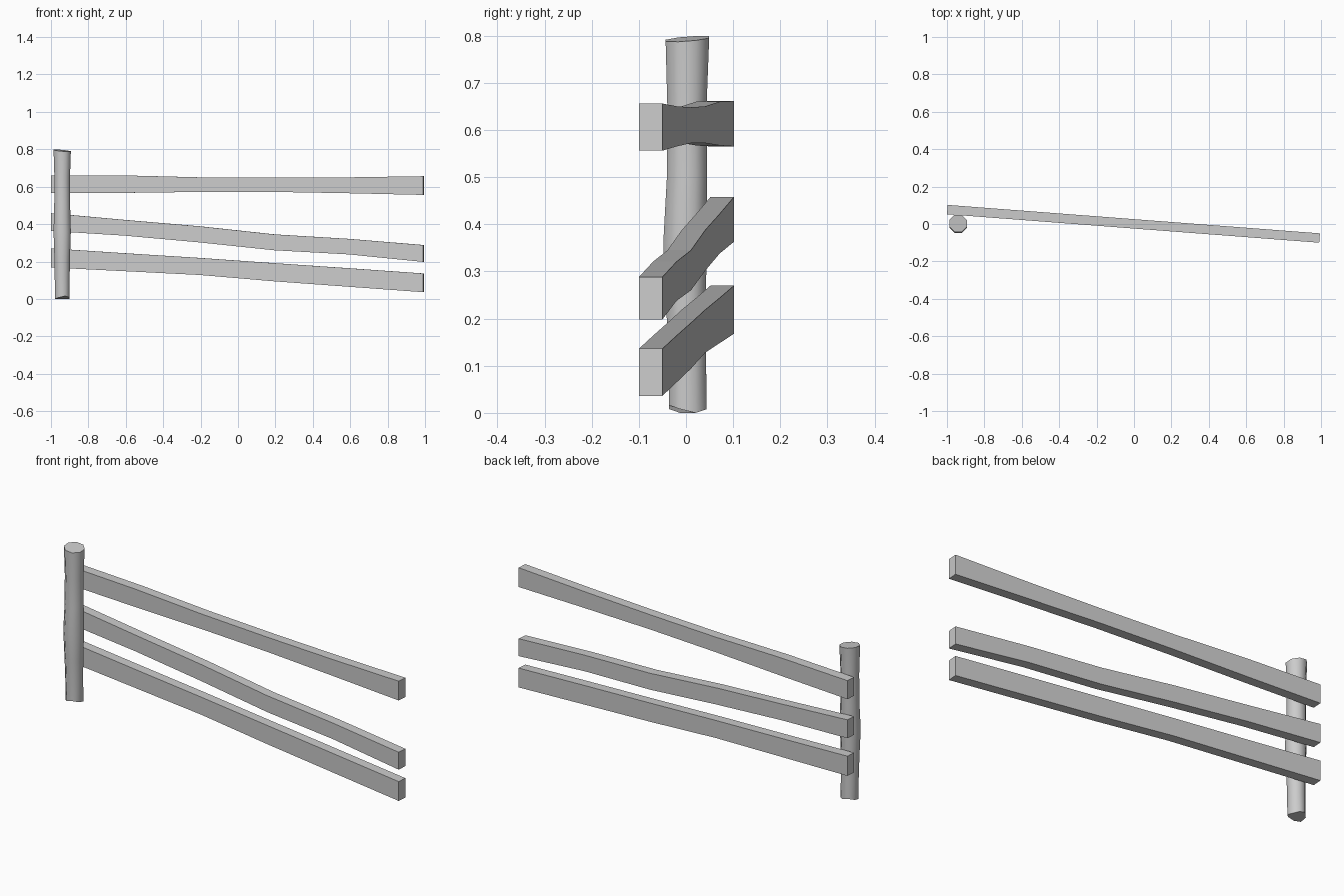
import bpy, bmesh
from math import sin, cos, pi, radians
from mathutils import Vector

cube = bpy.data.objects.get("Cube")
if cube:
    bpy.data.objects.remove(cube)

grey = bpy.data.materials.new("weathered grey")
grey.use_nodes = True
colour = (0.6, 0.6, 0.6, 1)
grey.diffuse_color = colour
grey.node_tree.nodes["Principled BSDF"].inputs["Base Color"].default_value = colour


def loft(name, rings, smooth=False):
    """Skin a row of equal-sized vertex rings and cap both ends."""
    bm = bmesh.new()
    loops = [[bm.verts.new(p) for p in ring] for ring in rings]
    n = len(loops[0])
    for a, b in zip(loops, loops[1:]):
        for i in range(n):
            j = (i + 1) % n
            bm.faces.new((a[i], a[j], b[j], b[i]))
    bm.faces.new(loops[0][::-1])
    bm.faces.new(loops[-1])
    bmesh.ops.recalc_face_normals(bm, faces=bm.faces)
    mesh = bpy.data.meshes.new(name)
    bm.to_mesh(mesh)
    bm.free()
    mesh.materials.append(grey)
    obj = bpy.data.objects.new(name, mesh)
    bpy.context.collection.objects.link(obj)
    if smooth:
        bpy.context.view_layer.objects.active = obj
        obj.select_set(True)
        bpy.ops.object.shade_smooth_by_angle(angle=radians(60))
        obj.select_set(False)
    return obj


# Rails: bottom and top heights at evenly spaced stations from post to free end
start, end = Vector((-0.998, 0.077, 0)), Vector((0.992, -0.075, 0))
side = Vector((0.076, 0.997, 0)) * 0.025
rails = {
    "top_rail": [(.565, .661), (.567, .66), (.572, .65), (.572, .648), (.565, .65), (.556, .656)],
    "middle_rail": [(.363, .458), (.338, .422), (.302, .388), (.26, .345), (.238, .321), (.198, .288)],
    "bottom_rail": [(.168, .27), (.148, .244), (.128, .219), (.094, .191), (.065, .164), (.036, .136)],
}
for name, heights in rails.items():
    rings = []
    for i, (low, high) in enumerate(heights):
        c = start.lerp(end, i / (len(heights) - 1))
        lo, hi = Vector((0, 0, low)), Vector((0, 0, high))
        rings.append([c - side + lo, c + side + lo, c + side + hi, c - side + hi])
    loft(name, rings)

# Post: uneven round timber (height, depth offset, radius) with rough sawn ends
sections = [(.008, .004, .043), (.1, .003, .043), (.22, .0, .045), (.36, -.002, .05),
            (.5, .002, .046), (.65, .002, .045), (.793, .003, .05)]
sides = 8
rings = []
for k, (z, dy, r) in enumerate(sections):
    ring = []
    for i in range(sides):
        a = 2 * pi * (i + 0.5) / sides
        rough = 0
        if k == 0:
            rough = -0.008 * cos(2 * a - 0.8)
        elif k == len(sections) - 1:
            rough = 0.004 * sin(a) - 0.005 * cos(a)
        ring.append((-0.94 + r * cos(a), dy + r * sin(a), z + rough))
    rings.append(ring)
loft("post", rings, smooth=True)
